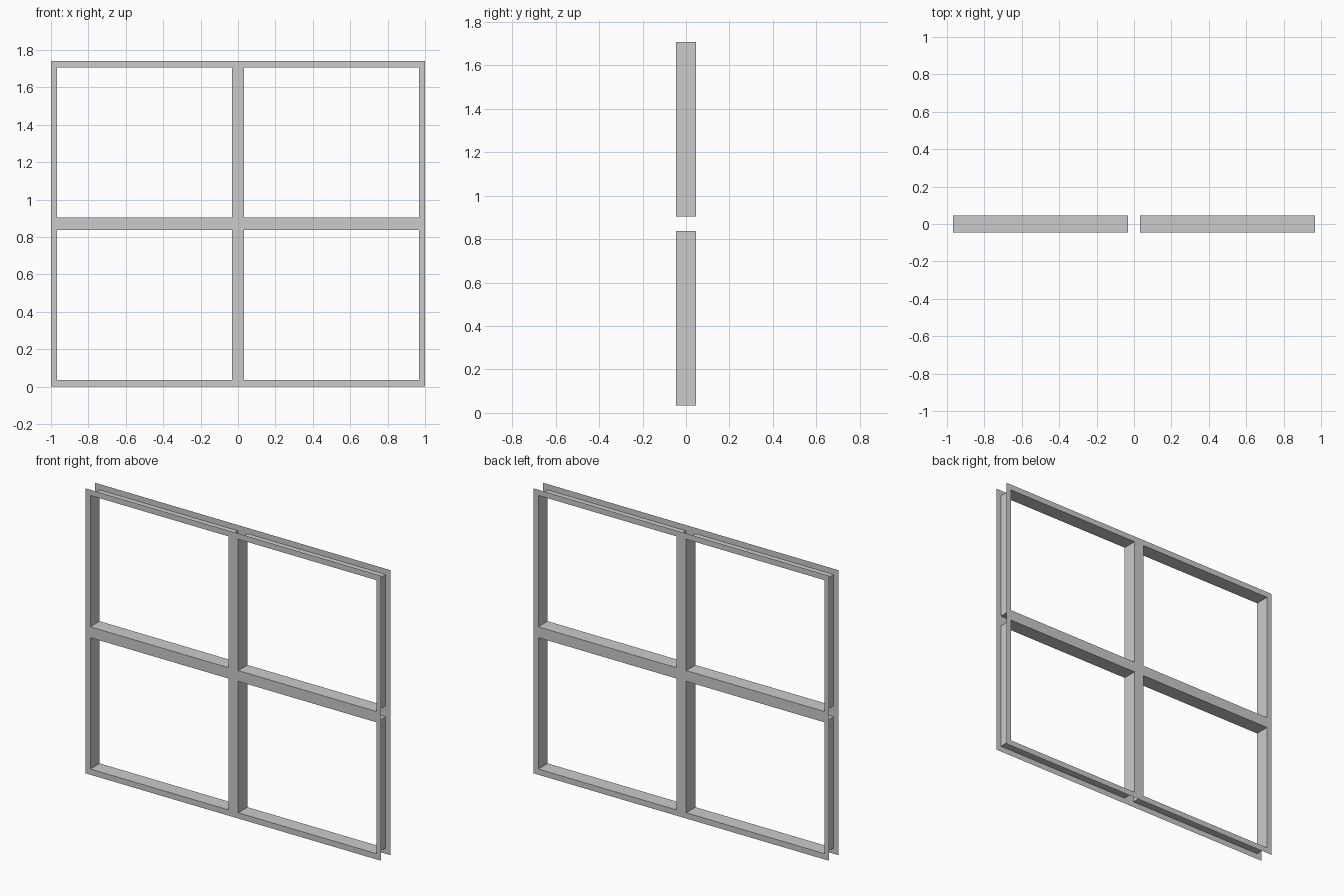
import bpy, bmesh

if "Cube" in bpy.data.objects:
    bpy.data.objects.remove(bpy.data.objects["Cube"])

XS = [-1.0, -0.967, -0.033, 0.033, 0.967, 1.0]
ZS = [0.0, 0.035, 0.838, 0.904, 1.707, 1.742]
D = 0.045  # half depth


def make_object(name, quads):
    bm = bmesh.new()
    for q in quads:
        bm.faces.new([bm.verts.new(p) for p in q])
    bmesh.ops.remove_doubles(bm, verts=bm.verts, dist=1e-5)
    mesh = bpy.data.meshes.new(name)
    bm.to_mesh(mesh)
    bm.free()
    obj = bpy.data.objects.new(name, mesh)
    bpy.context.collection.objects.link(obj)


def rect(i, j, y):
    x0, x1, z0, z1 = XS[i], XS[i + 1], ZS[j], ZS[j + 1]
    return [(x0, y, z0), (x1, y, z0), (x1, y, z1), (x0, y, z1)]


# Front and back lattice sheets: every grid cell except the four openings
cells = [(i, j) for i in range(5) for j in range(5)
         if not (i in (1, 3) and j in (1, 3))]
make_object("front_lattice", [rect(i, j, -D) for i, j in cells])
make_object("back_lattice", [rect(i, j, D)[::-1] for i, j in cells])

# Pane linings joining the sheets; the outer rim stays open
for i, side in ((1, "left"), (3, "right")):
    for j, level in ((1, "lower"), (3, "upper")):
        f, b = rect(i, j, -D), rect(i, j, D)
        make_object(f"{level}_{side}_pane_lining",
                    [(f[k], b[k], b[(k + 1) % 4], f[(k + 1) % 4]) for k in range(4)])
